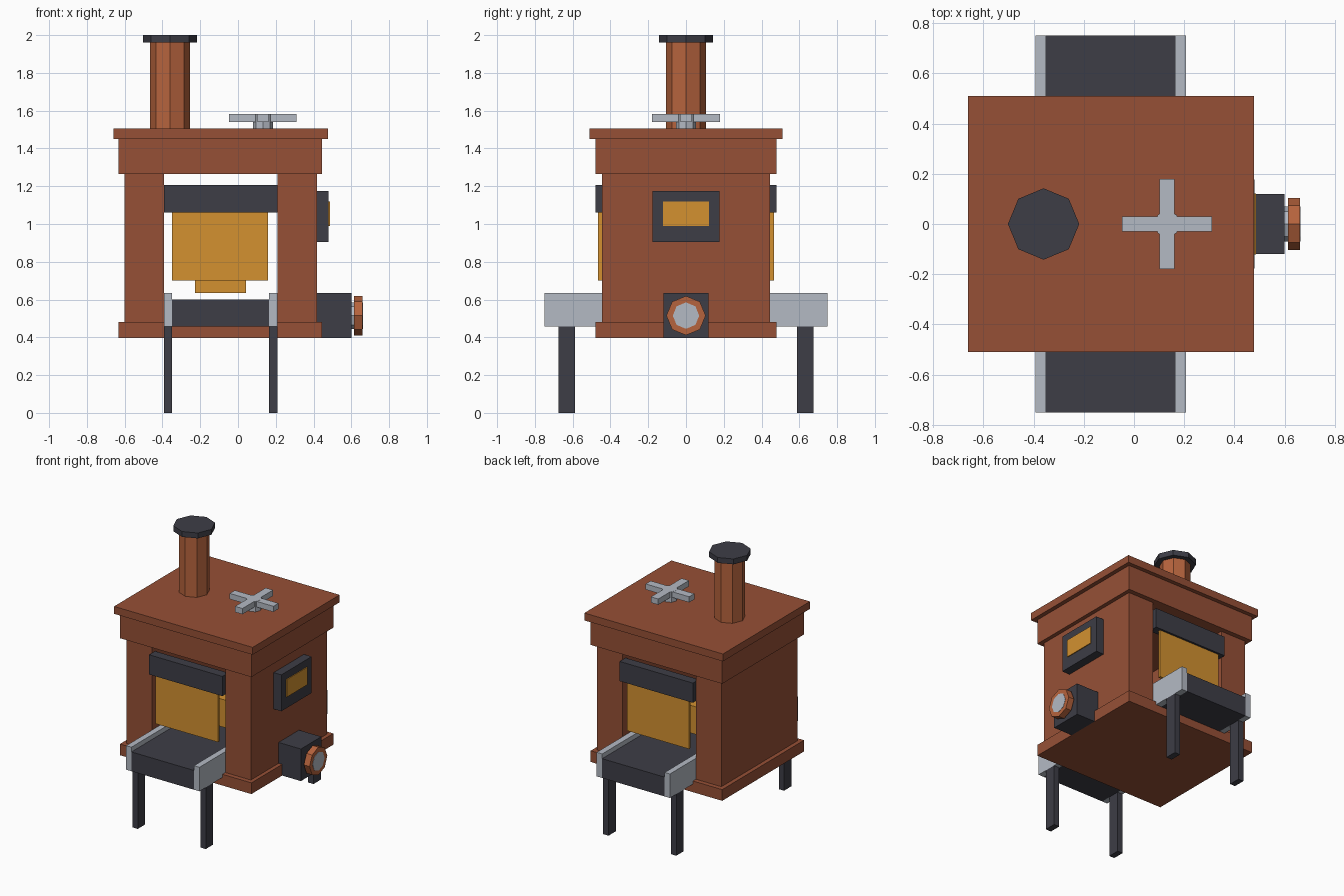
import bpy, bmesh, math
from mathutils import Matrix

if "Cube" in bpy.data.objects:
    bpy.data.objects.remove(bpy.data.objects["Cube"])


def material(name, r, g, b):
    def lin(c):
        c /= 255
        return c / 12.92 if c <= 0.04045 else ((c + 0.055) / 1.055) ** 2.4
    m = bpy.data.materials.new(name)
    m.diffuse_color = (lin(r), lin(g), lin(b), 1)
    m.use_nodes = True
    m.node_tree.nodes["Principled BSDF"].inputs["Base Color"].default_value = m.diffuse_color
    return m


BRICK = material("brick red", 150, 80, 54)
COPPER = material("copper", 182, 99, 61)
IRON = material("dark iron", 61, 61, 70)
STEEL = material("light steel", 180, 186, 196)
AMBER = material("amber glow", 211, 145, 48)


def finish(name, bm, mat):
    me = bpy.data.meshes.new(name)
    bm.to_mesh(me)
    bm.free()
    me.materials.append(mat)
    ob = bpy.data.objects.new(name, me)
    bpy.context.collection.objects.link(ob)
    return ob


def box(name, x, y, z, mat):
    """Box from (min, max) ranges."""
    bm = bmesh.new()
    bmesh.ops.create_cube(bm, size=1)
    for v in bm.verts:
        v.co = [r[0] if c < 0 else r[1] for c, r in zip(v.co, (x, y, z))]
    return finish(name, bm, mat)


def octagon(name, centre, radius, depth, mat, axis="Z"):
    """Eight-sided cylinder with corners on the axes, starting at centre."""
    bm = bmesh.new()
    bmesh.ops.create_cone(bm, cap_ends=True, segments=8, radius1=radius,
                          radius2=radius, depth=depth,
                          matrix=Matrix.Translation((0, 0, depth / 2)))
    m = Matrix.Translation(centre)
    if axis == "X":
        m = m @ Matrix.Rotation(math.pi / 2, 4, "Y")
    bmesh.ops.transform(bm, matrix=m, verts=bm.verts)
    return finish(name, bm, mat)


# Oven housing: base, two side walls, header and roof around an open tunnel
box("base", (-.633, .446), (-.48, .48), (.397, .48), BRICK)
box("left_wall", (-.602, -.393), (-.445, .445), (.48, 1.265), BRICK)
box("right_wall", (.208, .417), (-.445, .445), (.48, 1.265), BRICK)
box("header", (-.633, .446), (-.48, .48), (1.265, 1.45), BRICK)
box("roof", (-.66, .477), (-.51, .51), (1.45, 1.505), BRICK)

# Conveyor through the tunnel
box("conveyor_bed", (-.35, .163), (-.75, .75), (.457, .60), IRON)
for side, x in (("left", (-.393, -.35)), ("right", (.163, .208))):
    box(side + "_rail", x, (-.75, .75), (.457, .635), STEEL)
    box("front_" + side + "_leg", x, (-.675, -.588), (0, .457), IRON)
    box("back_" + side + "_leg", x, (.588, .675), (0, .457), IRON)

# Hood and curtain at both ends
for end, s in (("front", -1), ("back", 1)):
    box(end + "_hood", (-.393, .208), sorted((s * .41, s * .48)), (1.06, 1.206), IRON)
    box(end + "_curtain", (-.35, .16), sorted((s * .445, s * .465)), (.70, 1.06), AMBER)

# Glowing block inside
box("heating_block", (-.227, .042), (-.135, .135), (.635, .84), AMBER)

# Window on the right wall
box("window_frame", (.417, .48), (-.178, .178), (.905, 1.175), IRON)
box("window_pane", (.478, .486), (-.122, .122), (.99, 1.12), AMBER)

# Burner with its dial
box("burner_box", (.417, .60), (-.12, .12), (.397, .635), IRON)
octagon("dial_hub", (.60, 0, .515), .07, .062, STEEL, "X")
octagon("dial_rim", (.613, 0, .515), .104, .047, COPPER, "X")

# Chimney
octagon("chimney", (-.36, 0, 1.505), .105, .455, COPPER)
octagon("chimney_cap", (-.36, 0, 1.96), .142, .04, IRON)

# Cross handle on the roof
octagon("handle_stem", (.132, 0, 1.505), .052, .078, STEEL)
box("handle_long_bar", (-.047, .311), (-.03, .03), (1.54, 1.582), STEEL)
box("handle_cross_bar", (.102, .162), (-.18, .18), (1.54, 1.583), STEEL)
